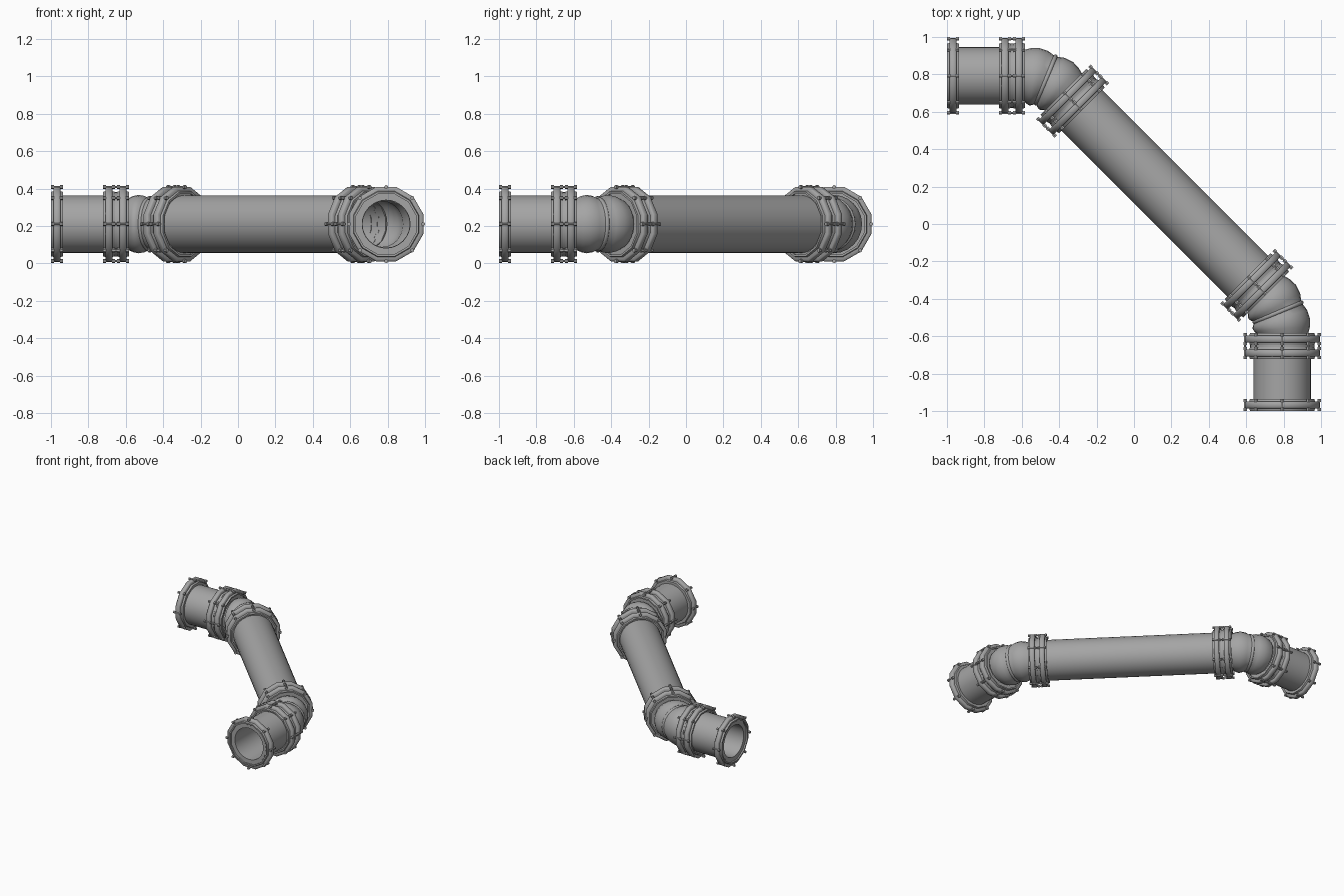
import bpy, bmesh, math
from mathutils import Vector

if "Cube" in bpy.data.objects:
    bpy.data.objects.remove(bpy.data.objects["Cube"])

Z = 0.21                                   # height of the pipe axis
UP = Vector((0, 0, 1))
CORNER = Vector((-0.463, 0.792, Z))        # where the two axes of a bend meet
WEST = Vector((1, 0, 0))                   # direction of the short pipe
DIAG = Vector((1, -1, 0)).normalized()     # direction of the long pipe
T = 0.12                                   # distance from corner to elbow mouth

steel = bpy.data.materials.new("dark_grey")
steel.diffuse_color = (0.375, 0.375, 0.375, 1)
steel.use_nodes = True
steel.node_tree.nodes["Principled BSDF"].inputs["Base Color"].default_value = steel.diffuse_color


def loft(bm, rings, sides, closed=True, offset=0.0):
    """Skin rings of (centre, direction, radius); closed gives a hollow tube."""
    loops = []
    for c, d, r in rings:
        side = UP.cross(d)
        loops.append([bm.verts.new(c + r * (math.cos(a) * side + math.sin(a) * UP))
                      for a in (offset + 2 * math.pi * i / sides for i in range(sides))])
    n = len(loops)
    for k in range(n if closed else n - 1):
        a, b = loops[k], loops[(k + 1) % n]
        for i in range(sides):
            j = (i + 1) % sides
            bm.faces.new((a[i], a[j], b[j], b[i]))
    if not closed:
        bm.faces.new(loops[0])
        bm.faces.new(loops[-1])


def finish(bm, name, swap, angle=35):
    if swap:                               # mirror across the line x = y
        for v in bm.verts:
            v.co.x, v.co.y = v.co.y, v.co.x
    bmesh.ops.recalc_face_normals(bm, faces=bm.faces)
    me = bpy.data.meshes.new(name)
    bm.to_mesh(me)
    bm.free()
    me.materials.append(steel)
    ob = bpy.data.objects.new(name, me)
    bpy.context.collection.objects.link(ob)
    bpy.ops.object.select_all(action='DESELECT')
    ob.select_set(True)
    bpy.context.view_layer.objects.active = ob
    bpy.ops.object.shade_smooth_by_angle(angle=math.radians(angle))


def lathe(name, origin, d, profile, sides, swap, angle=35, offset=0.0):
    bm = bmesh.new()
    loft(bm, [(origin + d * s, d, r) for s, r in profile], sides, True, offset)
    finish(bm, name, swap, angle)


def tube(name, origin, d, length, r_out, r_in, swap):
    lathe(name, origin, d, [(0, r_out), (length, r_out), (length, r_in), (0, r_in)], 32, swap)


def flange(name, origin, d, swap):
    # collar, projecting rim and recessed mouth
    prof = [(0, .167), (0, .178), (.014, .182), (.014, .200), (.020, .206), (.045, .206),
            (.051, .200), (.051, .182), (.065, .178), (.065, .132), (.012, .132), (.012, .167)]
    lathe(name, origin, d, prof, 12, swap, 50, math.pi / 12)


def bolts(name, origin, d, starts, swap):
    bm = bmesh.new()
    side = UP.cross(d)
    for i in range(8):
        a = i * math.pi / 4
        p = origin + 0.198 * (math.cos(a) * side + math.sin(a) * UP)

        def rod(s0, s1, r):
            loft(bm, [(p + d * s0, d, r), (p + d * s1, d, r)], 6, False, math.pi / 6)
        rod(starts[0] + .005, starts[-1] + .06, .006)
        for s in starts:
            rod(s, s + .016, .011)
            rod(s + .049, s + .065, .011)
    finish(bm, name, swap, 20)


def joint(name, origin, d, swap):
    # two facing flanges, gasket and through bolts
    flange(name + "_flange_a", origin, d, swap)
    flange(name + "_flange_b", origin + d * .14, -d, swap)
    tube(name + "_gasket", origin + d * .06, d, .02, .172, .129, swap)
    bolts(name + "_bolts", origin, d, [0, .075], swap)


def elbow(name, swap):
    # 45 degree bend made of two bulging halves
    R = T / math.tan(math.pi / 8)
    centre = CORNER - WEST * T - Vector((0, R, 0))

    def station(u, r):
        a = u * math.pi / 4
        return (centre + R * Vector((math.sin(a), math.cos(a), 0)),
                Vector((math.cos(a), -math.sin(a), 0)), r)
    half = [(0, .140), (.10, .150), (.22, .156), (.36, .151)]
    prof = half + [(.5, .136)] + [(1 - u, r) for u, r in reversed(half)]
    bm = bmesh.new()
    loft(bm, [station(u, r) for u, r in prof] +
         [station(u, r - .014) for u, r in reversed(prof)], 24)
    finish(bm, name, swap, 40)
    # seam ring around the middle
    c, d, _ = station(.5, 0)
    lathe(name + "_seam", c, d, [(.011 * math.cos(k * math.pi / 4), .139 + .008 * math.sin(k * math.pi / 4))
                                 for k in range(8)], 24, swap, 50)


# each end: open flange, short pipe, joint, elbow, joint
for tag, swap in (("left", False), ("front", True)):
    end = Vector((-1, CORNER.y, Z))
    flange(tag + "_end_flange", end, WEST, swap)
    bolts(tag + "_end_bolts", end, WEST, [0], swap)
    tube(tag + "_short_pipe", end + WEST * .011, WEST, .30, .154, .128, swap)
    joint(tag + "_outer_joint", CORNER - WEST * (T + .14), WEST, swap)
    elbow(tag + "_elbow", swap)
    joint(tag + "_inner_joint", CORNER + DIAG * T, DIAG, swap)

# long diagonal pipe
span = (CORNER.y - CORNER.x) * math.sqrt(2)
tube("long_pipe", CORNER + DIAG * .24, DIAG, span - .48, .154, .128, False)
